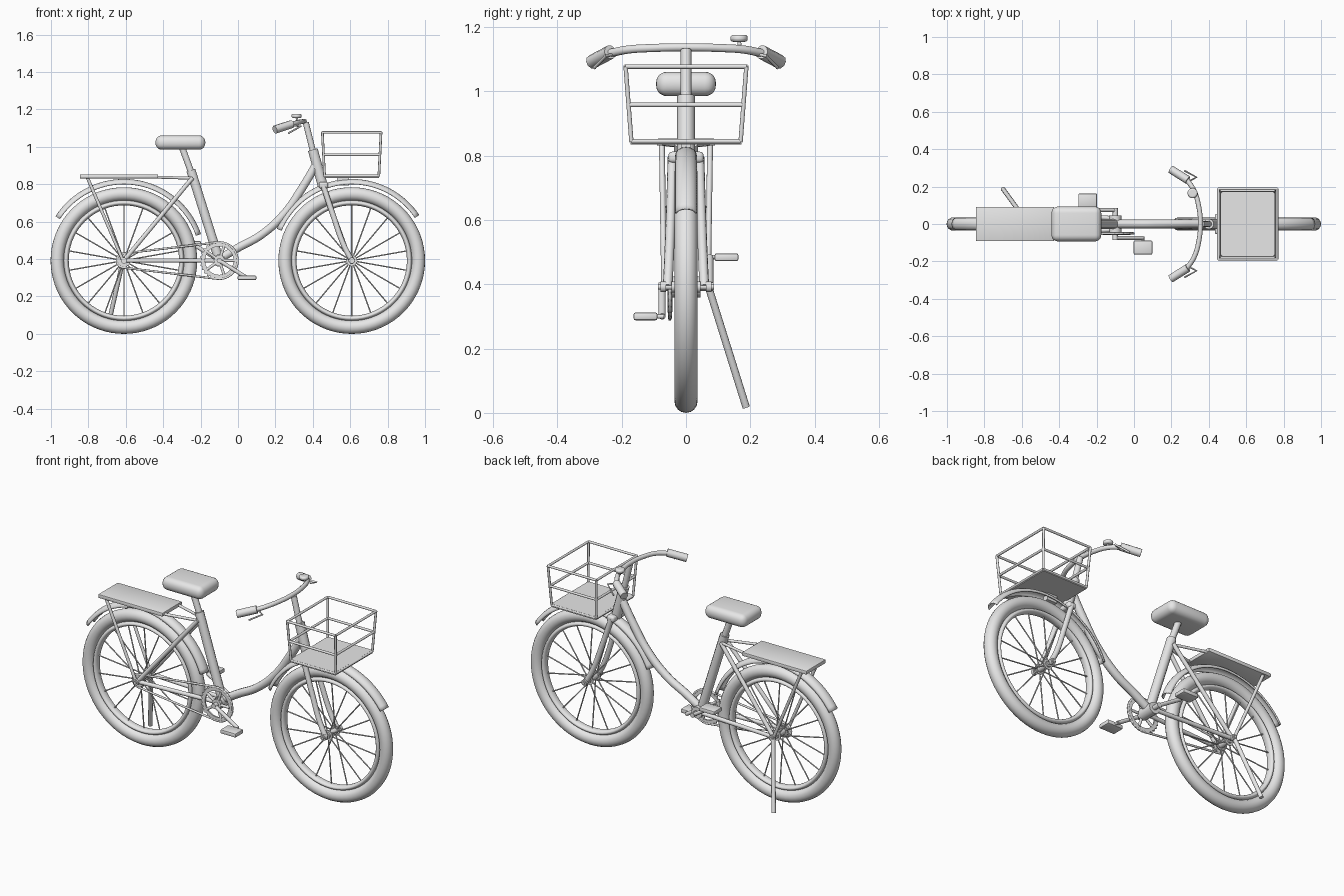
import bpy, bmesh
from math import sin, cos, pi, radians, asin
from mathutils import Vector

if "Cube" in bpy.data.objects:
    bpy.data.objects.remove(bpy.data.objects["Cube"], do_unlink=True)

grey = bpy.data.materials.new("light_grey")
grey.use_nodes = True
grey.diffuse_color = (0.8, 0.8, 0.8, 1)
grey.node_tree.nodes["Principled BSDF"].inputs["Base Color"].default_value = (0.8, 0.8, 0.8, 1)

REAR, FRONT, CRANK = Vector((-0.61, 0, 0.392)), Vector((0.608, 0, 0.392)), Vector((-0.1, 0, 0.392))


def finish(ob, name, smooth=True):
    ob.name = name
    ob.data.materials.clear()
    ob.data.materials.append(grey)
    if smooth:
        bpy.ops.object.select_all(action="DESELECT")
        ob.select_set(True)
        bpy.context.view_layer.objects.active = ob
        bpy.ops.object.shade_smooth_by_angle(angle=radians(40))
    return ob


def from_bmesh(bm, name, smooth=True):
    bmesh.ops.recalc_face_normals(bm, faces=bm.faces)
    me = bpy.data.meshes.new(name)
    bm.to_mesh(me)
    bm.free()
    ob = bpy.data.objects.new(name, me)
    bpy.context.collection.objects.link(ob)
    return finish(ob, name, smooth)


def tube(name, points, r, curved=False, cyclic=False):
    """Round tube through points, straight or smoothly curved."""
    cu = bpy.data.curves.new(name, "CURVE")
    cu.dimensions = "3D"
    cu.bevel_depth, cu.bevel_resolution, cu.use_fill_caps = r, 3, True
    cu.resolution_u = 8
    sp = cu.splines.new("BEZIER" if curved else "POLY")
    pts = sp.bezier_points if curved else sp.points
    pts.add(len(points) - 1)
    for p, co in zip(pts, points):
        if curved:
            p.co = co
            p.handle_left_type = p.handle_right_type = "AUTO"
        else:
            p.co = (*co, 1)
    sp.use_cyclic_u = cyclic
    ob = bpy.data.objects.new(name, cu)
    bpy.context.collection.objects.link(ob)
    bpy.ops.object.select_all(action="DESELECT")
    ob.select_set(True)
    bpy.context.view_layer.objects.active = ob
    bpy.ops.object.convert(target="MESH")
    return finish(bpy.context.object, name)


def pair(name, points, r, curved=False):
    """The same tube on the left and right sides."""
    for side, s in (("left", 1), ("right", -1)):
        tube(f"{side}_{name}", [(x, s * y, z) for x, y, z in points], r, curved)


def box(name, centre, size, bevel=0.0, segments=3):
    bm = bmesh.new()
    bmesh.ops.create_cube(bm, size=1)
    for v in bm.verts:
        v.co = Vector(a * b for a, b in zip(v.co, size)) + Vector(centre)
    if bevel:
        bmesh.ops.bevel(bm, geom=bm.edges[:], offset=bevel, segments=segments,
                        affect="EDGES", profile=0.5)
    return from_bmesh(bm, name, bool(bevel))


def axle_part(name, centre, r, y0, y1):
    """Cylinder lying across the bicycle."""
    return tube(name, [(centre.x, y0, centre.z), (centre.x, y1, centre.z)], r)


def ring(name, c, major, minor, widen=1.0):
    bpy.ops.mesh.primitive_torus_add(location=c, rotation=(pi / 2, 0, 0), major_radius=major,
                                     minor_radius=minor, major_segments=72, minor_segments=16)
    bpy.context.object.scale.z = widen
    return finish(bpy.context.object, name)


def polar(c, r, a, y=0.0):
    return Vector((c.x + r * cos(a), y, c.z + r * sin(a)))


def fender(name, c, start, end):
    """Arched sheet swept round the wheel."""
    bm = bmesh.new()
    rows = []
    for i in range(41):
        a = radians(start + (end - start) * i / 40)
        rows.append([bm.verts.new(polar(c, 0.408 + 0.025 * cos(t * pi / 8), a, 0.031 * sin(t * pi / 8)))
                     for t in range(-4, 5)])
    for p, q in zip(rows, rows[1:]):
        for k in range(8):
            bm.faces.new((p[k], p[k + 1], q[k + 1], q[k]))
    ob = from_bmesh(bm, name)
    mod = ob.modifiers.new("thickness", "SOLIDIFY")
    mod.thickness, mod.offset = 0.006, 0


# Wheels
for name, c in (("rear", REAR), ("front", FRONT)):
    ring(f"{name}_tire", c, 0.356, 0.036)
    ring(f"{name}_rim", c, 0.309, 0.014, 1.7)
    axle_part(f"{name}_hub", c, 0.018, -0.045, 0.045)
    axle_part(f"{name}_axle", c, 0.009, -0.087, 0.087)
    for s in (1, -1):
        axle_part(f"{name}_hub_flange", c, 0.03, s * 0.03, s * 0.036)
        axle_part(f"{name}_axle_nut", c, 0.017, s * 0.062, s * 0.08)
    for i in range(18):
        a = 2 * pi * (i + 0.5) / 18
        tube(f"{name}_spoke", [polar(c, 0.02, a, 0.03 * (-1) ** i), polar(c, 0.302, a)], 0.0035)
fender("rear_fender", REAR, 19, 147)
fender("front_fender", FRONT, 34, 157)

# Frame
tube("seat_tube", [CRANK, (-0.252, 0, 0.875)], 0.026)
tube("seat_post", [(-0.245, 0, 0.85), (-0.3, 0, 1.0)], 0.018)
tube("down_tube", [(-0.1, 0, 0.4), (0, 0, 0.46), (0.125, 0, 0.53), (0.25, 0, 0.645),
                   (0.34, 0, 0.775), (0.415, 0, 0.9)], 0.023, True)
tube("head_tube", [(0.4, 0, 0.985), (0.455, 0, 0.785)], 0.028)
tube("stem", [(0.405, 0, 0.96), (0.362, 0, 1.13)], 0.017)
axle_part("bottom_bracket", CRANK, 0.034, -0.045, 0.045)
pair("chain_stay", [(-0.61, 0.06, 0.392), (-0.1, 0.03, 0.392)], 0.012)
pair("seat_stay", [(-0.61, 0.06, 0.392), (-0.243, 0.024, 0.835)], 0.012)
box("fork_crown", (0.457, 0, 0.795), (0.05, 0.11, 0.035), 0.012)
pair("fork_leg", [(0.455, 0.042, 0.795), (0.51, 0.047, 0.63), (0.565, 0.053, 0.475),
                  (0.608, 0.057, 0.392)], 0.015, True)

# Saddle
box("saddle", (-0.308, 0, 1.023), (0.266, 0.186, 0.076), 0.034, 5)

# Handlebar, grips, brake levers and bell
half = [(0.345, 0.1, 1.135), (0.32, 0.18, 1.13), (0.28, 0.24, 1.118)]
tube("handlebar", [(x, -y, z) for x, y, z in reversed(half)] + [(0.355, 0, 1.137)] + half, 0.013, True)
pair("grip", [(0.288, 0.235, 1.122), (0.197, 0.292, 1.092)], 0.022)
pair("brake_lever", [(0.285, 0.225, 1.115), (0.335, 0.25, 1.11), (0.27, 0.285, 1.073)], 0.005)
tube("bell_post", [(0.32, 0.168, 1.13), (0.313, 0.165, 1.16)], 0.006)
bpy.ops.mesh.primitive_cylinder_add(vertices=24, radius=0.027, depth=0.022, location=(0.313, 0.165, 1.165))
bell = finish(bpy.context.object, "bell")
bell.modifiers.new("round", "BEVEL").segments = 3
bell.modifiers["round"].width = 0.009

# Basket
def basket_corners(z):
    t = (z - 0.845) / 0.235
    w, d = 0.145 + 0.012 * t, 0.17 + 0.018 * t
    return [(0.608 + sx * w, sy * d, z) for sx, sy in ((1, 1), (-1, 1), (-1, -1), (1, -1))]

levels = [basket_corners(z) for z in (0.845, 0.958, 1.077)]
for corners in levels:
    for i in range(4):
        tube("basket_rail", [corners[i], corners[(i + 1) % 4]], 0.007)
for low, high in zip(levels[0], levels[-1]):
    tube("basket_post", [low, high], 0.007)
box("basket_floor", (0.608, 0, 0.843), (0.29, 0.345, 0.018))
box("basket_mount", (0.562, 0, 0.815), (0.065, 0.03, 0.045))

# Rear rack
box("rack_plate", (-0.636, 0, 0.842), (0.418, 0.182, 0.022), 0.004, 2)
pair("rack_rod", [(-0.44, 0.07, 0.838), (-0.243, 0.02, 0.832)], 0.008)
pair("rack_stay", [(-0.805, 0.075, 0.835), (-0.615, 0.068, 0.392)], 0.009)

# Toothed chainring with spider arms
bm = bmesh.new()
loops = []
for y in (-0.054, -0.046):
    outer = [bm.verts.new(polar(CRANK, 0.104 if i % 4 < 2 else 0.096, 2 * pi * i / 112, y)) for i in range(112)]
    inner = [bm.verts.new(polar(CRANK, 0.076, 2 * pi * i / 112, y)) for i in range(112)]
    loops += [outer, inner]
for p, q in ((0, 1), (1, 3), (3, 2), (2, 0)):
    for i in range(112):
        j = (i + 1) % 112
        bm.faces.new((loops[p][i], loops[p][j], loops[q][j], loops[q][i]))
from_bmesh(bm, "chainring", False)
for i in range(5):
    tube("chainring_arm", [polar(CRANK, 0, 2 * pi * i / 5, -0.05), polar(CRANK, 0.082, 2 * pi * i / 5, -0.05)], 0.008)
axle_part("chainring_hub", CRANK, 0.03, -0.058, -0.042)

# Chain and rear sprocket
axle_part("sprocket", REAR, 0.036, -0.054, -0.046)
lean = pi / 2 + asin(0.06 / (CRANK.x - REAR.x))
path = [polar(CRANK, 0.098, -lean + 2 * lean * i / 24, -0.05) for i in range(25)]
path += [polar(REAR, 0.038, lean + 2 * (pi - lean) * i / 12, -0.05) for i in range(13)]
tube("chain", path, 0.006, cyclic=True)

# Cranks and pedals
axle_part("crank_axle", CRANK, 0.014, -0.085, 0.085)
for side, s in (("right", -1), ("left", 1)):
    end = CRANK + Vector((-s * 0.148, 0, s * 0.092))
    tube(f"{side}_crank_arm", [(CRANK.x, s * 0.074, CRANK.z), (end.x, s * 0.074, end.z)], 0.011)
    axle_part(f"{side}_pedal_axle", end, 0.007, s * 0.068, s * 0.12)
    box(f"{side}_pedal", (end.x, s * 0.126, end.z), (0.1, 0.074, 0.024), 0.006, 2)

# Kickstand
tube("kickstand", [(-0.615, 0.07, 0.392), (-0.7, 0.187, 0.018)], 0.012)
